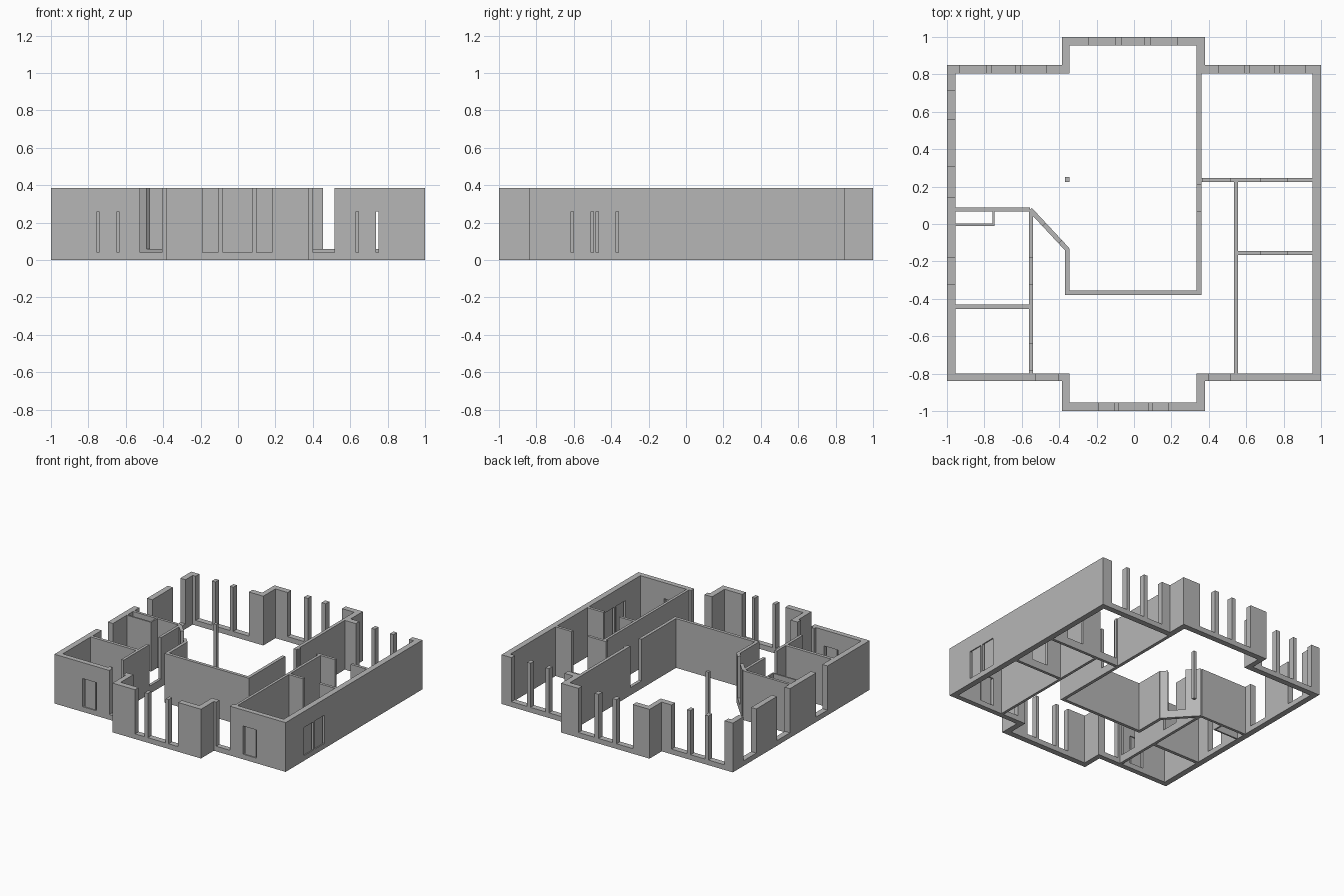
import bpy, bmesh, math
from mathutils import Matrix

if "Cube" in bpy.data.objects:
    bpy.data.objects.remove(bpy.data.objects["Cube"])

HEIGHT = 0.385
SILL = 0.04        # outer window sills
THRESHOLD = 0.06   # inner door thresholds
HEAD = 0.26        # top of the small windows

grey = bpy.data.materials.new("wall grey")
grey.use_nodes = True
colour = (0.47, 0.47, 0.47, 1)
grey.diffuse_color = colour
grey.node_tree.nodes["Principled BSDF"].inputs["Base Color"].default_value = colour


def new_object(name, bm):
    bmesh.ops.recalc_face_normals(bm, faces=bm.faces)
    mesh = bpy.data.meshes.new(name)
    bm.to_mesh(mesh)
    bm.free()
    mesh.materials.append(grey)
    obj = bpy.data.objects.new(name, mesh)
    bpy.context.collection.objects.link(obj)
    return obj


def wall(name, x0, x1, y0, y1, gaps=(), sill=THRESHOLD, top=HEIGHT, base=0):
    """Extruded wall elevation, notched from the top down to the sill at each gap."""
    along_x = x1 - x0 > y1 - y0
    start, end = (x0, x1) if along_x else (y0, y1)
    outline = [(start, base), (end, base), (end, top)]
    for a, b in sorted(gaps, reverse=True):
        outline += [(b, top), (b, sill), (a, sill), (a, top)]
    outline.append((start, top))
    bm = bmesh.new()
    if along_x:
        verts = [bm.verts.new((s, y0, z)) for s, z in outline]
        push = (0, y1 - y0, 0)
    else:
        verts = [bm.verts.new((x0, s, z)) for s, z in outline]
        push = (x1 - x0, 0, 0)
    face = bm.faces.new(verts)
    moved = bmesh.ops.extrude_face_region(bm, geom=[face], use_keep_orig=True)["geom"]
    bmesh.ops.translate(bm, vec=push, verts=[v for v in moved if isinstance(v, bmesh.types.BMVert)])
    return new_object(name, bm)


def small_window(host, name, x0, x1, y0, y1):
    """Cut an opening through the host and hang a narrower panel in it."""
    along_x = x1 - x0 > y1 - y0
    deep = 0.02
    gx, gy = (0, deep) if along_x else (deep, 0)
    cutter = wall("cutter", x0 - gx, x1 + gx, y0 - gy, y1 + gy, top=HEAD, base=SILL)
    cutter.hide_render = True
    mod = host.modifiers.new("opening", "BOOLEAN")
    mod.operation, mod.solver, mod.object = "DIFFERENCE", "EXACT", cutter
    bpy.context.view_layer.objects.active = host
    bpy.ops.object.modifier_apply(modifier=mod.name)
    bpy.data.objects.remove(cutter)
    side, inset = 0.013, 0.008
    ix, iy = (side, inset) if along_x else (inset, side)
    wall(name, x0 + ix, x1 - ix, y0 + iy, y1 - iy, top=HEAD, base=SILL)


# Outer side walls
wall("west_wall", -1, -0.955, -0.84, 0.85,
     [(0.56, 0.715), (0.145, 0.305), (-0.32, -0.18)], SILL)
east = wall("east_wall", 0.955, 1, -0.84, 0.85)
small_window(east, "east_window_panel_1", 0.955, 1, -0.615, -0.495)
small_window(east, "east_window_panel_2", 0.955, 1, -0.48, -0.36)

# Back walls and bay
wall("back_wall_west", -1, -0.345, 0.805, 0.85,
     [(-0.93, -0.79), (-0.76, -0.635), (-0.605, -0.47)], SILL)
wall("back_wall_east", 0.335, 1, 0.805, 0.85,
     [(0.455, 0.59), (0.62, 0.75), (0.78, 0.915)], SILL)
wall("back_bay_wall", -0.385, 0.38, 0.955, 1,
     [(-0.24, -0.10), (-0.065, 0.055), (0.09, 0.23)], SILL)

# Front walls and bay
front_west = wall("front_wall_west", -1, -0.345, -0.84, -0.8, [(-0.525, -0.405)], SILL)
front_east = wall("front_wall_east", 0.335, 1, -0.84, -0.8, [(0.40, 0.517)], SILL)
small_window(front_west, "front_window_panel_west", -0.755, -0.635, -0.84, -0.8)
small_window(front_east, "front_window_panel_east", 0.63, 0.75, -0.84, -0.8)
wall("front_bay_wall", -0.385, 0.38, -1, -0.955,
     [(-0.19, -0.107), (-0.08, 0.075), (0.10, 0.183)], SILL)

# Bay returns
for end, y0, y1 in (("back", 0.805, 1), ("front", -1, -0.8)):
    wall(end + "_bay_side_west", -0.385, -0.345, y0, y1)
    wall(end + "_bay_side_east", 0.335, 0.38, y0, y1)

# Central room
wall("central_east_wall", 0.335, 0.36, -0.38, 0.85, [(0.07, 0.21)])
wall("central_front_wall", -0.37, 0.36, -0.38, -0.355)
wall("central_west_wall", -0.37, -0.345, -0.38, -0.13)
wall("post", -0.37, -0.345, 0.225, 0.25)

# Diagonal wall with a doorway
diagonal = wall("diagonal_wall", 0, 0.29, -0.0125, 0.0125, [(0.11, 0.235)])
diagonal.matrix_world = (Matrix.Translation((-0.555, 0.077, 0))
                         @ Matrix.Rotation(math.radians(-47), 4, "Z"))

# West rooms
wall("west_room_back_wall", -0.96, -0.555, 0.067, 0.088)
wall("west_corridor_wall", -0.562, -0.54, -0.805, 0.07, [(-0.32, -0.18), (-0.78, -0.64)])
wall("west_room_divider", -0.96, -0.555, -0.455, -0.43)
wall("closet_front", -0.96, -0.745, -0.01, 0.002)
wall("closet_side", -0.757, -0.745, -0.01, 0.07)

# East rooms
wall("east_corridor_wall", 0.535, 0.556, -0.805, 0.23)
wall("east_room_back_wall", 0.355, 0.96, 0.225, 0.247, [(0.37, 0.517), (0.68, 0.817)])
wall("east_room_divider", 0.55, 0.96, -0.167, -0.145, [(0.68, 0.817)])
